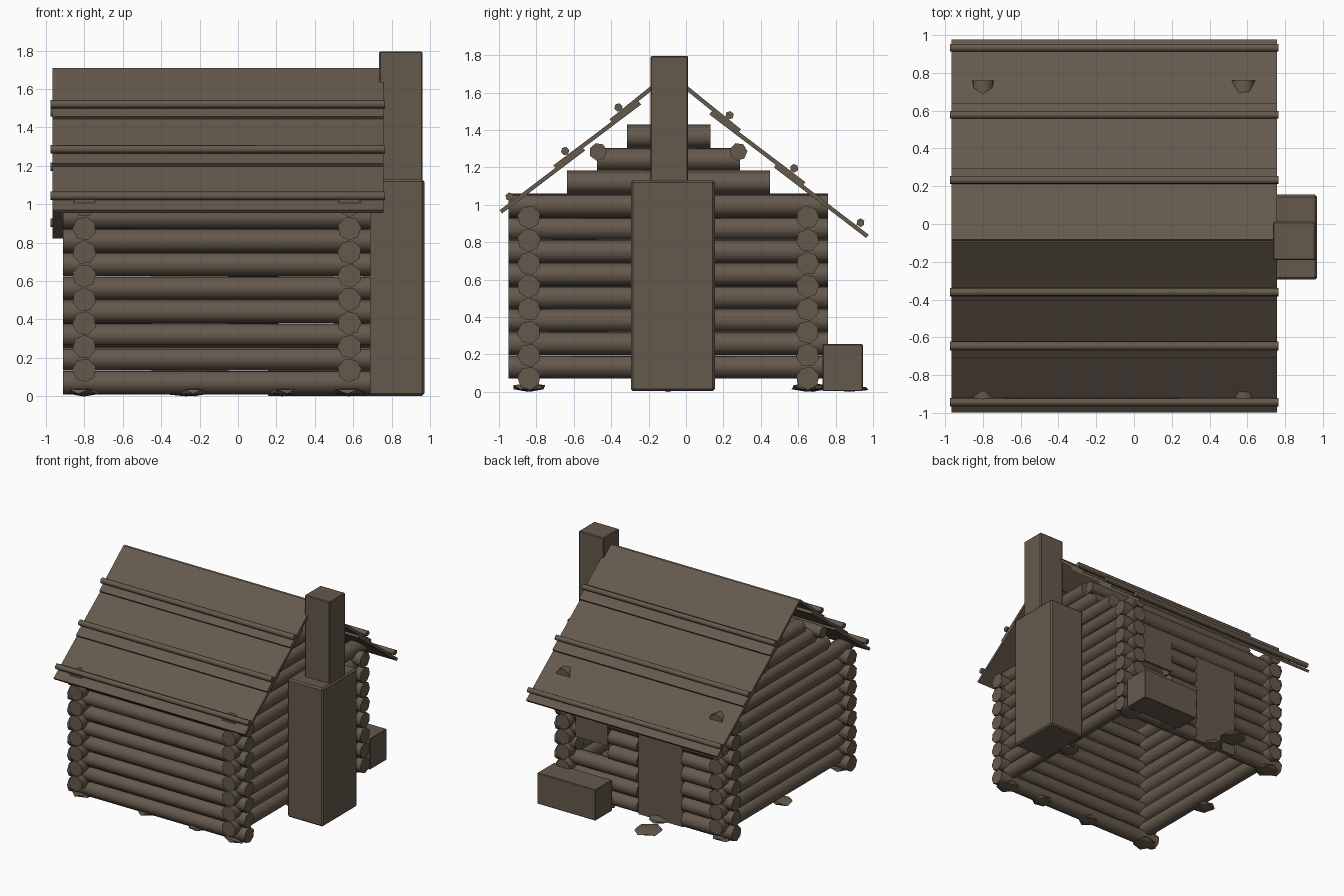
import bpy, bmesh, math, random
from mathutils import Vector, Matrix

random.seed(4)
if "Cube" in bpy.data.objects:
    bpy.data.objects.remove(bpy.data.objects["Cube"], do_unlink=True)

COLOUR = (0.13, 0.10, 0.073, 1)
wood = bpy.data.materials.new("weathered brown")
wood.use_nodes = True
wood.diffuse_color = COLOUR
bsdf = wood.node_tree.nodes["Principled BSDF"]
bsdf.inputs["Base Color"].default_value = COLOUR
bsdf.inputs["Roughness"].default_value = 0.9


def finish(bm, name, smooth=False):
    mesh = bpy.data.meshes.new(name)
    bm.to_mesh(mesh)
    bm.free()
    mesh.materials.append(wood)
    obj = bpy.data.objects.new(name, mesh)
    bpy.context.collection.objects.link(obj)
    if smooth:
        bpy.ops.object.select_all(action='DESELECT')
        obj.select_set(True)
        bpy.context.view_layer.objects.active = obj
        bpy.ops.object.shade_smooth_by_angle(angle=math.radians(62))
    return obj


def log(bm, start, end, radius=0.063, sides=7):
    """Faceted pole between two points, rolled at random."""
    a, b = Vector(start), Vector(end)
    turn = (b - a).to_track_quat('Z', 'Y').to_matrix().to_4x4()
    roll = Matrix.Rotation(random.uniform(0, math.tau), 4, 'Z')
    bmesh.ops.create_cone(bm, cap_ends=True, segments=sides, radius1=radius,
                          radius2=radius, depth=(b - a).length,
                          matrix=Matrix.Translation((a + b) / 2) @ turn @ roll)


def box(name, low, high, bevel=0.0):
    low, high = Vector(low), Vector(high)
    bm = bmesh.new()
    bmesh.ops.create_cube(bm, size=1, matrix=Matrix.Translation((low + high) / 2)
                          @ Matrix.Diagonal((*(high - low), 1)))
    if bevel:
        bmesh.ops.bevel(bm, geom=bm.edges[:], offset=bevel, segments=1, affect='EDGES')
    return finish(bm, name)


# Wall layout
LEFT, RIGHT, FRONT, BACK = -0.80, 0.58, -0.84, 0.65
X0, X1, Y0, Y1 = -0.91, 0.69, -0.95, 0.76
STEP, ROWS = 0.123, 8
DOOR = (-0.45, -0.05)
WINDOW = (0.21, 0.50)

# Front wall
bm = bmesh.new()
for i in range(ROWS):
    z = 0.072 + STEP * i
    log(bm, (X0, FRONT, z), (X1, FRONT, z))
finish(bm, "front_wall_logs", True)

# Back wall, with gaps for the door and the window
bm = bmesh.new()
for i in range(ROWS):
    z = 0.072 + STEP * i
    cuts = []
    if i <= 5:
        cuts.append(DOOR)
    if 3 <= i <= 5:
        cuts.append(WINDOW)
    x = X0
    for a, b in cuts:
        log(bm, (x, BACK, z), (a, BACK, z))
        x = b
    log(bm, (x, BACK, z), (X1, BACK, z))
finish(bm, "back_wall_logs", True)

# Side walls and the stepped gables above them
gable = [(-0.635, 0.45), (-0.475, 0.29), (-0.315, 0.13)]
for name, x in (("chimney_side", RIGHT), ("plain_side", LEFT)):
    bm = bmesh.new()
    for i in range(ROWS):
        z = 0.135 + STEP * i
        log(bm, (x, Y0, z), (x, Y1, z))
    finish(bm, name + "_wall_logs", True)
    bm = bmesh.new()
    for i, (a, b) in enumerate(gable):
        z = 0.135 + STEP * (ROWS + i)
        log(bm, (x, a, z), (x, b, z))
    finish(bm, name + "_gable_logs", True)

# Purlins under the roof
bm = bmesh.new()
for y in (-0.47, 0.28):
    log(bm, (X0, y, 1.283), (X1, y, 1.283), 0.048)
finish(bm, "purlins", True)

# Roof: overlapping boards and poles on each slope
RIDGE_Y, RIDGE_Z, PITCH = -0.09, 1.70, 0.82
ROOF_X = (-0.965, 0.758)


def slope_point(x, y, lift):
    side = 1 if y > RIDGE_Y else -1
    normal = Vector((0, side * PITCH, 1)).normalized()
    return Vector((x, y, RIDGE_Z - abs(y - RIDGE_Y) * PITCH)) + normal * lift


def board(name, y0, y1, lift0, lift1, thick=0.022):
    bm = bmesh.new()
    ring = []
    for x in ROOF_X:
        ring.append([bm.verts.new(slope_point(x, y, lift)) for y, lift in (
            (y0, lift0), (y1, lift1), (y1, lift1 - thick), (y0, lift0 - thick))])
    bm.faces.new(ring[0])
    bm.faces.new(ring[1][::-1])
    for k in range(4):
        j = (k + 1) % 4
        bm.faces.new((ring[0][k], ring[1][k], ring[1][j], ring[0][j]))
    bmesh.ops.recalc_face_normals(bm, faces=bm.faces[:])
    finish(bm, name)


slopes = {
    "front": ([(-0.091, -0.40), (-0.26, -0.70), (-0.56, -0.99)], (-0.34, -0.625, -0.922)),
    "back": ([(-0.089, 0.285), (0.145, 0.63), (0.49, 0.97)], (0.212, 0.557, 0.912)),
}
for side, (spans, poles) in slopes.items():
    for i, (a, b) in enumerate(spans):
        board(f"{side}_roof_board_{i + 1}", a, b,
              0.011 if i == 0 else -0.010, 0.011 if i == 2 else 0.014)
    bm = bmesh.new()
    for y in poles:
        log(bm, slope_point(-0.975, y, 0.033), slope_point(0.765, y, 0.033), 0.023, 6)
    finish(bm, side + "_roof_poles", True)

# Chimney
box("chimney_base", (0.65, -0.295, 0.003), (0.97, 0.155, 1.13), 0.012)
box("chimney_stack", (0.735, -0.19, 1.12), (0.96, 0.012, 1.795), 0.006)

# Door, shutter and storage chest on the back
box("door", (DOOR[0], 0.645, 0.012), (DOOR[1], 0.68, 0.80))
box("window_shutter", (WINDOW[0], 0.69, 0.51), (WINDOW[1], 0.71, 0.80))
box("chest", (0.155, 0.73, 0.003), (0.68, 0.945, 0.255), 0.004)


# Flat foundation stones and the doorstep stone
def stone(name, x, y, radius, height=0.024):
    bm = bmesh.new()
    bmesh.ops.create_icosphere(
        bm, subdivisions=1, radius=1,
        matrix=Matrix.Translation((x, y, height))
        @ Matrix.Diagonal((radius, radius, height, 1))
        @ Matrix.Rotation(random.uniform(0, math.tau), 4, 'Z'))
    for v in bm.verts:
        v.co.x += random.uniform(-0.008, 0.008)
        v.co.y += random.uniform(-0.008, 0.008)
    finish(bm, name)


mid_y = -0.10
spots = [(LEFT, FRONT), (RIGHT, FRONT), (LEFT, BACK), (RIGHT, BACK),
         (LEFT, mid_y), (RIGHT, mid_y)]
spots += [(x, y) for x in (-0.23, 0.23) for y in (FRONT, BACK + 0.03)]
for i, (x, y) in enumerate(spots):
    stone(f"foundation_stone_{i + 1}", x, y, 0.095 if i < 4 else 0.085)
stone("doorstep_stone", -0.27, 0.87, 0.115, 0.017)
